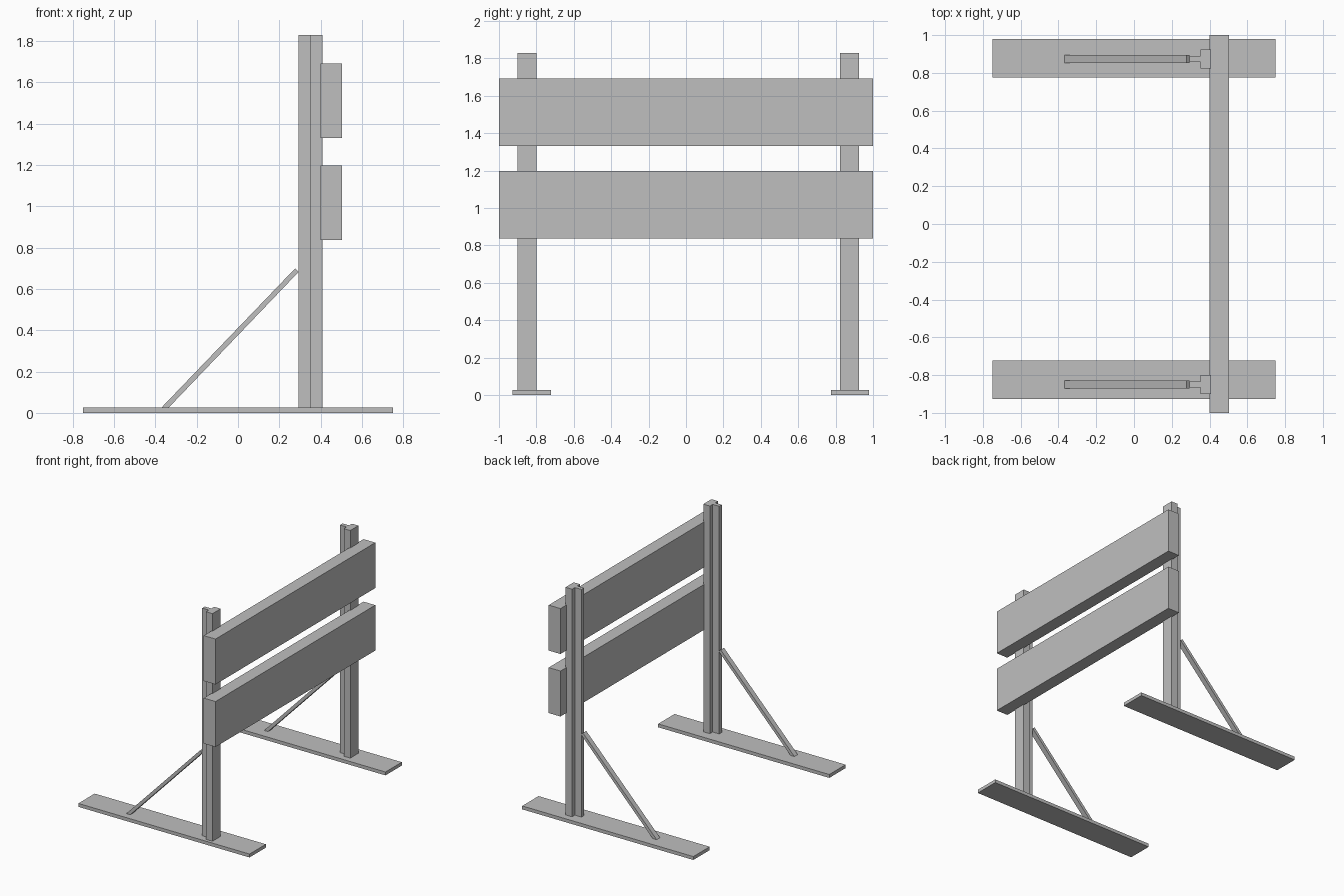
import bpy
import bmesh

cube = bpy.data.objects.get("Cube")
if cube:
    bpy.data.objects.remove(cube, do_unlink=True)

# Single plain grey
grey = bpy.data.materials.new("plain grey")
grey.use_nodes = True
colour = (0.52, 0.52, 0.52, 1)
grey.diffuse_color = colour
grey.node_tree.nodes["Principled BSDF"].inputs["Base Color"].default_value = colour


def prism(name, outline, depth):
    """Extrude a closed outline of 3D points along the depth vector."""
    bm = bmesh.new()
    face = bm.faces.new([bm.verts.new(p) for p in outline])
    top = bmesh.ops.extrude_face_region(bm, geom=[face])["geom"]
    bmesh.ops.translate(bm, vec=depth,
                        verts=[v for v in top if isinstance(v, bmesh.types.BMVert)])
    bmesh.ops.recalc_face_normals(bm, faces=bm.faces)
    mesh = bpy.data.meshes.new(name)
    bm.to_mesh(mesh)
    bm.free()
    mesh.materials.append(grey)
    obj = bpy.data.objects.new(name, mesh)
    bpy.context.collection.objects.link(obj)
    return obj


def box(name, x0, x1, y0, y1, z0, z1):
    return prism(name, [(x0, y0, z0), (x1, y0, z0), (x1, y1, z0), (x0, y1, z0)],
                 (0, 0, z1 - z0))


# Horizontal boards
box("lower_board", 0.40, 0.503, -1, 1, 0.837, 1.197)
box("upper_board", 0.40, 0.503, -1, 1, 1.332, 1.692)

FOOT_TOP = 0.027
POST_TOP = 1.83
BACK, STEP, FRONT = 0.293, 0.351, 0.408

for side, post_y, foot_y in (("front", -0.85, -0.825), ("rear", 0.874, 0.877)):
    # Flat foot plank
    box(side + "_foot", -0.75, 0.75, foot_y - 0.102, foot_y + 0.102, 0, FOOT_TOP)

    # T-section post: wide flange against the boards, narrow stem behind
    half = [(BACK, 0.016), (STEP, 0.016), (STEP, 0.051), (FRONT, 0.051)]
    section = half + [(x, -y) for x, y in reversed(half)]
    prism(side + "_post", [(x, post_y + y, FOOT_TOP) for x, y in section],
          (0, 0, POST_TOP - FOOT_TOP))

    # Diagonal brace from foot to post stem
    brace = [(-0.372, 0.024), (-0.337, 0.024), (0.294, 0.683), (0.277, 0.70)]
    prism(side + "_brace", [(x, post_y - 0.021, z) for x, z in brace], (0, 0.042, 0))
